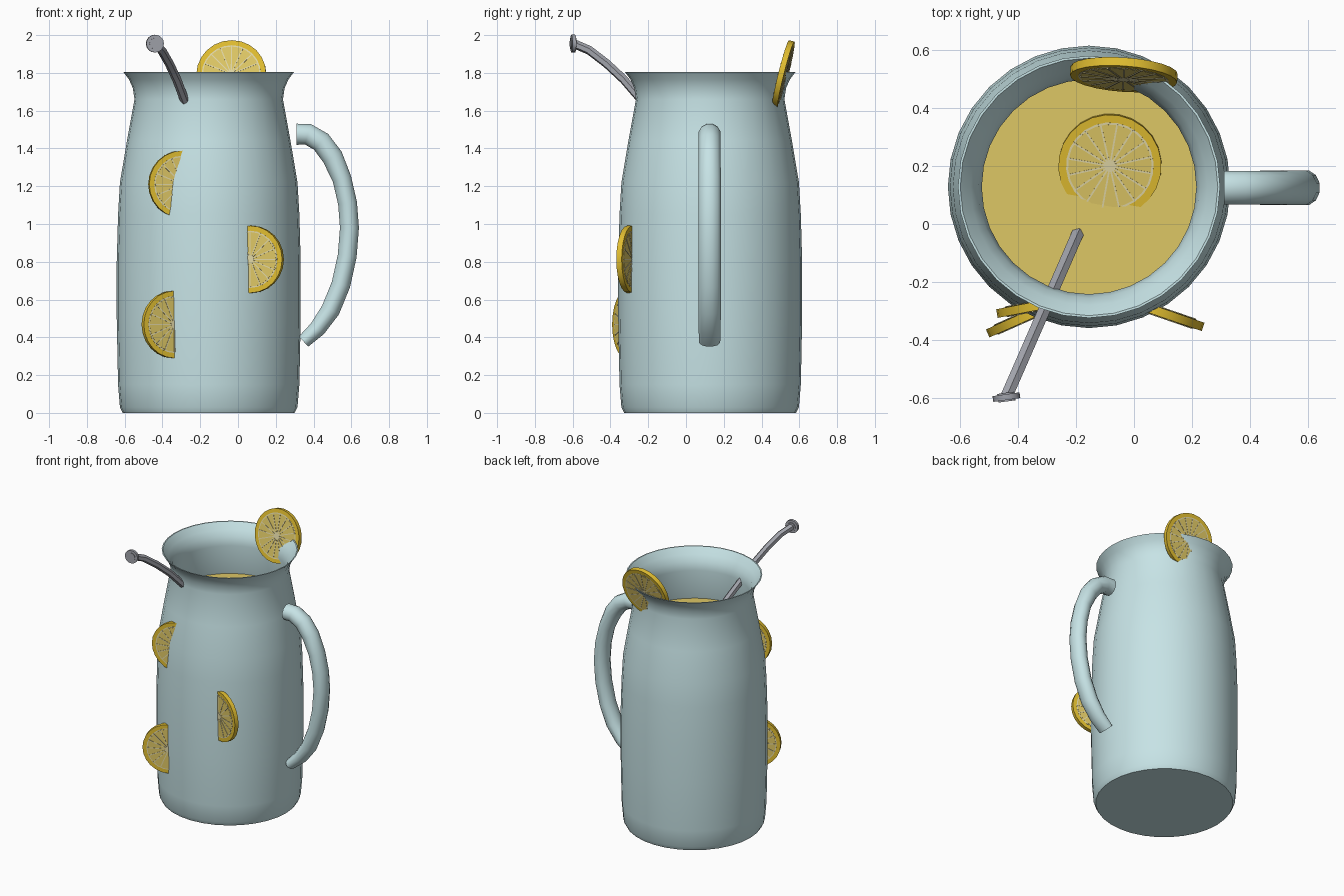
import bpy, bmesh
from math import radians, pi, cos, sin
from mathutils import Matrix, Vector

if "Cube" in bpy.data.objects:
    bpy.data.objects.remove(bpy.data.objects["Cube"])

CX, CY = -0.155, 0.128   # jug axis


def mat(name, rgb):
    m = bpy.data.materials.new(name)
    m.diffuse_color = (*rgb, 1)
    m.use_nodes = True
    m.node_tree.nodes["Principled BSDF"].inputs["Base Color"].default_value = m.diffuse_color
    return m


GLASS = mat("pale_blue", (0.57, 0.77, 0.79))
JUICE = mat("juice", (0.73, 0.57, 0.13))
RIND = mat("rind", (0.75, 0.51, 0.03))
PITH = mat("pith", (0.75, 0.68, 0.38))
METAL = mat("metal", (0.36, 0.37, 0.41))


def finish(bm, name, mats, smooth=35):
    bmesh.ops.recalc_face_normals(bm, faces=bm.faces)
    me = bpy.data.meshes.new(name)
    bm.to_mesh(me)
    bm.free()
    for m in mats:
        me.materials.append(m)
    ob = bpy.data.objects.new(name, me)
    bpy.context.collection.objects.link(ob)
    bpy.ops.object.select_all(action='DESELECT')
    ob.select_set(True)
    bpy.context.view_layer.objects.active = ob
    bpy.ops.object.shade_smooth_by_angle(angle=radians(smooth))
    return ob


def lathe(name, profile, material, sides=32):
    """Revolve (radius, z) points around the jug axis, capping both ends."""
    bm = bmesh.new()
    rings = [[bm.verts.new((CX + r * cos(2 * pi * i / sides),
                            CY + r * sin(2 * pi * i / sides), z))
              for i in range(sides)] for r, z in profile]
    for a, b in zip(rings, rings[1:]):
        for i in range(sides):
            j = (i + 1) % sides
            bm.faces.new((a[i], a[j], b[j], b[i]))
    bm.faces.new(rings[0])
    bm.faces.new(rings[-1])
    return finish(bm, name, [material])


def tube(name, points, side, radii, material, sides):
    """Sweep an ellipse (half width along side, half depth) along a path."""
    bm = bmesh.new()
    pts = [Vector(p) for p in points]
    side = Vector(side).normalized()
    rings = []
    for k, p in enumerate(pts):
        t = (pts[min(k + 1, len(pts) - 1)] - pts[max(k - 1, 0)]).normalized()
        up = t.cross(side).normalized()
        w, d = radii[min(k, len(radii) - 1)]
        rings.append([bm.verts.new(p + side * w * cos(2 * pi * (i + .5) / sides)
                                   + up * d * sin(2 * pi * (i + .5) / sides))
                      for i in range(sides)])
    for a, b in zip(rings, rings[1:]):
        for i in range(sides):
            j = (i + 1) % sides
            bm.faces.new((a[i], a[j], b[j], b[i]))
    bm.faces.new(rings[0])
    bm.faces.new(rings[-1])
    return finish(bm, name, [material], 50)


def disc(bm, r, h, index, segs=24):
    old = set(bm.faces)
    bmesh.ops.create_cone(bm, cap_ends=True, segments=segs, radius1=r, radius2=r, depth=h)
    for f in set(bm.faces) - old:
        f.material_index = index


def slice_(name, loc, turn, tilt, r=0.18):
    """Citrus slice: rind, pith ring, flesh and radiating membranes."""
    bm = bmesh.new()
    disc(bm, r, 0.030, 0)
    disc(bm, r * 0.85, 0.032, 1)
    disc(bm, r * 0.81, 0.034, 2)
    disc(bm, r * 0.12, 0.038, 1, 10)
    for i in range(16):
        old = set(bm.faces)
        m = (Matrix.Rotation(2 * pi * i / 16, 4, 'Z')
             @ Matrix.Translation((r * 0.45, 0, 0))
             @ Matrix.Diagonal((r * 0.74, 0.006, 0.038, 1)))
        bmesh.ops.create_cube(bm, size=1, matrix=m)
        for f in set(bm.faces) - old:
            f.material_index = 1
    ob = finish(bm, name, [RIND, PITH, JUICE])
    ob.matrix_world = (Matrix.Translation(loc) @ Matrix.Rotation(radians(turn), 4, 'Z')
                       @ Matrix.Rotation(radians(tilt), 4, 'X'))


# Jug: outer wall up to the flared rim, then back down the inner wall
lathe("jug", [(0.455, 0), (0.470, 0.03), (0.480, 0.15), (0.487, 0.5), (0.487, 0.8),
              (0.480, 1.05), (0.470, 1.22), (0.433, 1.44), (0.393, 1.66), (0.402, 1.72),
              (0.422, 1.765), (0.452, 1.805), (0.444, 1.805), (0.408, 1.76),
              (0.383, 1.72), (0.370, 1.66), (0.412, 1.44), (0.450, 1.22),
              (0.465, 0.8), (0.455, 0.15), (0.44, 0.04)], GLASS)

# Drink filling the jug
lathe("drink", [(0.435, 0.05), (0.455, 0.8), (0.442, 1.22), (0.408, 1.44)], JUICE)

# Handle
path = [(0.31, 1.475), (0.37, 1.475), (0.44, 1.435), (0.50, 1.355), (0.55, 1.24),
        (0.58, 1.11), (0.59, 0.98), (0.578, 0.83), (0.545, 0.68), (0.49, 0.545),
        (0.42, 0.445), (0.347, 0.378)]
tube("handle", [(x, 0.125, z) for x, z in path], (0, 1, 0),
     [(0.060, 0.058)] * 4 + [(0.062, 0.052)] * 6 + [(0.060, 0.046), (0.058, 0.038)],
     GLASS, 12)

# Stirrer: bent rod with a round end button
start, flow = Vector((-0.44, -0.595, 0)), Vector((0.40, 0.915, 0))
rod = [(0, 1.955), (0.09, 1.92), (0.19, 1.85), (0.29, 1.765), (0.37, 1.68),
       (0.50, 1.55), (0.62, 1.42), (0.72, 1.27)]
tube("stirrer", [start + flow * d + Vector((0, 0, z)) for d, z in rod],
     (0.915, -0.40, 0), [(0.024, 0.024)], METAL, 6)
bm = bmesh.new()
disc(bm, 0.047, 0.02, 0, 16)
disc(bm, 0.030, 0.03, 0, 16)
knob = finish(bm, "stirrer_button", [METAL])
knob.matrix_world = (Matrix.Translation((-0.44, -0.597, 1.955))
                     @ Matrix.Rotation(radians(8), 4, 'Z') @ Matrix.Rotation(radians(90), 4, 'X'))

# Slices: through the wall, on the rim and floating
for name, loc, turn, tilt in [
        ("slice_upper", (-0.298, -0.275, 1.21), 11, 90),
        ("slice_middle", (0.070, -0.297, 0.813), -19, 90),
        ("slice_lower", (-0.342, -0.305, 0.468), 24, 90),
        ("slice_rim", (-0.035, 0.515, 1.79), -4, 76),
        ("slice_floating", (-0.083, 0.202, 1.440), -10, 7)]:
    slice_(name, loc, turn, tilt, 0.185 if name == "slice_rim" else 0.178)
